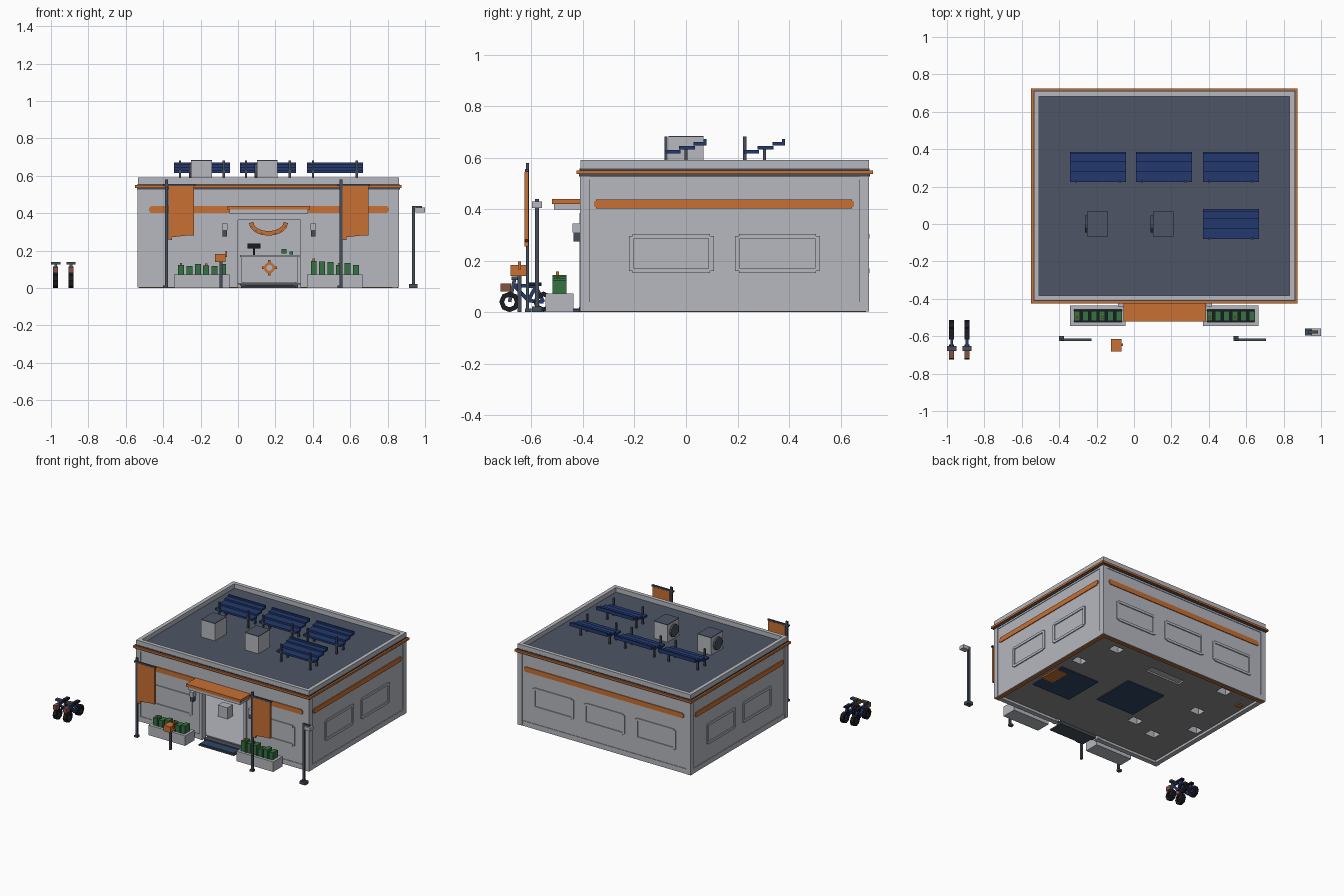
import bpy, bmesh, math, random
from mathutils import Vector, Matrix

random.seed(4)
if "Cube" in bpy.data.objects:
    bpy.data.objects.remove(bpy.data.objects["Cube"])


def material(name, r, g, b):
    m = bpy.data.materials.new(name)
    m.use_nodes = True
    m.diffuse_color = (r, g, b, 1)
    m.node_tree.nodes["Principled BSDF"].inputs["Base Color"].default_value = (r, g, b, 1)
    return m


GREY = material("light grey", .465, .48, .52)
SLATE = material("roof slate", .076, .09, .13)
ORANGE = material("orange", .58, .162, .032)
NAVY = material("navy blue", .016, .04, .155)
METAL = material("dark metal", .062, .074, .1)
GREEN = material("leaf green", .036, .168, .056)
BLACK = material("black rubber", .011, .011, .017)
BROWN = material("copper brown", .25, .085, .05)
FLOOR = material("floor grey", .27, .27, .27)
MAT = material("mat blue", .028, .062, .13)


def finish(name, bm, mat):
    bmesh.ops.recalc_face_normals(bm, faces=bm.faces)
    me = bpy.data.meshes.new(name)
    bm.to_mesh(me)
    bm.free()
    me.materials.append(mat)
    ob = bpy.data.objects.new(name, me)
    bpy.context.collection.objects.link(ob)
    return ob


def boxes(name, mat, *extents):
    """One object from boxes given as x0, x1, y0, y1, z0, z1."""
    bm = bmesh.new()
    for x0, x1, y0, y1, z0, z1 in extents:
        mid = Vector((x0 + x1, y0 + y1, z0 + z1)) / 2
        size = Matrix.Diagonal((abs(x1 - x0), abs(y1 - y0), abs(z1 - z0), 1))
        bmesh.ops.create_cube(bm, size=1, matrix=Matrix.Translation(mid) @ size)
    return finish(name, bm, mat)


def prism(name, mat, points, extrude):
    """Flat outline pushed along a vector."""
    bm = bmesh.new()
    face = bm.faces.new([bm.verts.new(p) for p in points])
    out = bmesh.ops.extrude_face_region(bm, geom=[face])
    moved = [v for v in out["geom"] if isinstance(v, bmesh.types.BMVert)]
    bmesh.ops.translate(bm, verts=moved, vec=extrude)
    return finish(name, bm, mat)


def beams(name, mat, width, *pairs):
    """Square bars between pairs of points."""
    bm = bmesh.new()
    for a, b in pairs:
        a, b = Vector(a), Vector(b)
        turn = (b - a).to_track_quat('Z', 'Y').to_matrix().to_4x4()
        size = Matrix.Diagonal((width, width, (b - a).length, 1))
        bmesh.ops.create_cube(bm, size=1, matrix=Matrix.Translation((a + b) / 2) @ turn @ size)
    return finish(name, bm, mat)


def disc(name, mat, centre, radius, depth, axis, sides=12):
    bm = bmesh.new()
    turn = Vector(axis).to_track_quat('Z', 'Y').to_matrix().to_4x4()
    bmesh.ops.create_cone(bm, cap_ends=True, segments=sides, radius1=radius, radius2=radius,
                          depth=depth, matrix=Matrix.Translation(centre) @ turn)
    return finish(name, bm, mat)


def tyre(x, y, z, inner, outer, half):
    """Eight-sided ring around the x axis."""
    bm = bmesh.new()
    face = bm.faces.new([bm.verts.new((x + h, y, z + r)) for h, r in
                         ((-half, inner), (half, inner), (half, outer), (-half, outer))])
    bmesh.ops.spin(bm, geom=[face], cent=(x, y, z), axis=(1, 0, 0), angle=math.tau, steps=8)
    bmesh.ops.remove_doubles(bm, verts=bm.verts, dist=.0005)
    return finish("bike_wheel", bm, BLACK)


# Wall planes of the building
X0, X1, Y0, Y1 = -.53, .855, -.405, .705


def ring(name, mat, grow, thick, z0, z1):
    a, b, c, d = X0 - grow, X1 + grow, Y0 - grow, Y1 + grow
    t = thick
    return boxes(name, mat, (a, b, c, c + t, z0, z1), (a, b, d - t, d, z0, z1),
                 (a, a + t, c + t, d - t, z0, z1), (b - t, b, c + t, d - t, z0, z1))


def on_wall(side, u0, u1, z0, z1, depth):
    """Extents of a box standing proud of one wall."""
    return {"front": (u0, u1, Y0 - depth, Y0, z0, z1), "back": (u0, u1, Y1, Y1 + depth, z0, z1),
            "left": (X1, X1 + depth, u0, u1, z0, z1),
            "right": (X0 - depth, X0, u0, u1, z0, z1)}[side]


# Walls, with a doorway in the front
DOOR0, DOOR1, DOOR_TOP, T, B = 0, .333, .365, .03, .003
boxes("walls", GREY, (X0, X1, Y1 - T, Y1, B, .54),
      (X0, X0 + T, Y0, Y1 - T, B, .54), (X1 - T, X1, Y0, Y1 - T, B, .54),
      (X0 + T, DOOR0, Y0, Y0 + T, B, .54), (DOOR1, X1 - T, Y0, Y0 + T, B, .54),
      (DOOR0, DOOR1, Y0, Y0 + T, DOOR_TOP, .54))
boxes("corner_pilasters", GREY, *[(x - .006, x + .032, y - .006, y + .032, B, .53)
                                  for x in (X0, X1 - .026) for y in (Y0, Y1 - .026)])
trims = [(s, X0, X1) for s in ("front", "back")] + [(s, Y0, Y1) for s in ("left", "right")]
boxes("wall_top_trim", GREY, *[on_wall(s, a, b, .515, .53, .004) for s, a, b in trims])
base = [on_wall(s, a, b, B, .04, .004) for s, a, b in trims[1:]]
boxes("wall_base_trim", GREY, *base, on_wall("front", X0, DOOR0, B, .04, .004),
      on_wall("front", DOOR1, X1, B, .04, .004))

# Cornice, parapet and roof
ring("cornice_lower_band", METAL, .01, .04, .527, .536)
ring("cornice_orange_band", ORANGE, .02, .05, .536, .55)
ring("cornice_upper_band", METAL, .008, .03, .55, .557)
ring("parapet", GREY, .005, .028, .557, .59)
boxes("roof_deck", SLATE, (X0 + .01, X1 - .01, Y0 + .01, Y1 - .01, .54, .557))

# Windows and painted stripes
windows = {"front": (-.25, .58), "back": (-.25, .163, .576),
           "left": (-.057, .355), "right": (-.057, .355)}
for side, centres in windows.items():
    bars = []
    for c in centres:
        for s in (-1, 1):
            bars.append(on_wall(side, c + s * .145, c + s * .165, .16, .296, .006))
            z = .228 + s * .067
            bars.append(on_wall(side, c - .15, c + .15, z - .009, z + .009, .007))
    boxes(side + "_window_frames", GREY, *bars)
    a, b = (-.476, .807) if side in ("front", "back") else (-.358, .653)
    boxes(side + "_stripe", ORANGE, on_wall(side, a + .008, b - .008, .402, .438, .006),
          on_wall(side, a, b, .409, .431, .0055))

# Entrance: frame, canopy, mat and wall lamps
boxes("door_frame", GREY, (-.022, DOOR0, -.413, -.37, B, .385), (DOOR1, .355, -.413, -.37, B, .385),
      (DOOR0, DOOR1, -.413, -.37, DOOR_TOP, .385))
boxes("canopy_top", ORANGE, (-.055, .385, -.52, Y0, .42, .44))
boxes("canopy_soffit", GREY, (-.045, .375, -.513, Y0, .398, .42))
boxes("door_mat", MAT, (.035, .3, -.48, -.415, .006, .014))
boxes("door_step", METAL, (.025, .31, -.49, -.41, 0, .01), (.015, .32, -.415, -.375, 0, .02))
for x in (-.07, .403):
    boxes("wall_lamp", GREY, (x - .015, x + .015, -.44, Y0, .31, .345))
    boxes("wall_lamp_base", METAL, (x - .012, x + .012, -.436, Y0, .275, .31))

# Floor: pale above, dark below, with hollow furniture standing over openings
floor = boxes("floor", FLOOR, (X0 + T, X1 - T, Y0 + T, Y1 - T, .02, .028))
floor.data.materials.append(GREY)
for face in floor.data.polygons:
    face.material_index = int(face.normal.z > .5)
spots = [(.73, .31), (.64, .58), (-.29, .3), (-.26, .61), (-.06, -.06), (-.26, -.12), (-.44, .1)]
pads = [(x - .04, x + .04, y - .03, y + .03) for x, y in spots] + [(.03, .31, .49, .55)]
cutter = boxes("floor_cutter", GREY, *[(*p, .01, .04) for p in pads])
cutter.hide_render = True
cut = floor.modifiers.new("openings", 'BOOLEAN')
cut.object, cut.operation, cut.solver = cutter, 'DIFFERENCE', 'EXACT'
stands = boxes("furniture", GREY, *[(*p, .02, .11) for p in pads])
bm = bmesh.new()
bm.from_mesh(stands.data)
bmesh.ops.delete(bm, geom=[f for f in bm.faces if f.normal.z < -.5], context='FACES')
bm.to_mesh(stands.data)
bm.free()
boxes("floor_edge_strip", ORANGE, (X0, X1, Y1 - T, Y1 - .006, 0, B),
      (X1 - T, X1 - .006, Y0, Y1 - T, 0, B))
boxes("rugs", MAT, (.01, .32, 0, .32, .013, .02), (.46, .77, -.12, .18, .013, .02))
boxes("rug_corner", ORANGE, (.69, .785, -.01, .14, .009, .019), (-.47, -.43, .52, .56, .012, .02))

# Counter and decorations inside
boxes("counter", GREY, (.02, .32, .48, .56, .03, .165), (.012, .328, .47, .57, .165, .178))
boxes("counter_screen", BLACK, (.05, .12, .5, .51, .212, .237), (.08, .092, .5, .51, .178, .212))
boxes("counter_plant", GREEN, (.232, .26, .5, .53, .185, .21), (.275, .295, .5, .52, .18, .195))
disc("counter_emblem", ORANGE, (.168, .477, .108), .03, .008, (0, 1, 0))
disc("counter_emblem_centre", GREY, (.168, .475, .108), .016, .01, (0, 1, 0))
beams("counter_emblem_rays", ORANGE, .014, ((.127, .477, .108), (.145, .477, .108)),
      ((.191, .477, .108), (.209, .477, .108)), ((.168, .477, .067), (.168, .477, .085)),
      ((.168, .477, .131), (.168, .477, .149)))
arc = [(.163 + .093 * math.cos(t), .66, .35 - .058 * math.sin(t))
       for t in [math.pi * i / 8 for i in range(9)]]
beams("garland", ORANGE, .024, *zip(arc, arc[1:]))

# Planters with bushes
for x in (-.193, .517):
    a, b, c, d = x - .148, x + .148, -.545, -.437
    boxes("planter", GREY, (a, b, c, c + .02, 0, .073), (a, b, d - .02, d, 0, .073),
          (a, a + .02, c, d, 0, .073), (b - .02, b, c, d, 0, .073))
    boxes("planter_base", GREY, (a + .02, b - .02, c + .02, d - .02, 0, .03))
    boxes("planter_soil", BLACK, (a + .02, b - .02, c + .02, d - .02, .03, .062))
    bushes, flowers = [], []
    for i in range(6):
        bx, h = x - .112 + i * .045, random.uniform(.115, .148)
        bushes.append((bx - .016, bx + .016, -.519, -.464, .06, h))
        if i % 3 == 0:
            flowers.append((bx - .006, bx + .006, -.505, -.492, h, h + .012))
    boxes("bushes", GREEN, *bushes)
    boxes("flowers", ORANGE, *flowers)

# Banner poles
for x in (-.382, .55):
    boxes("banner_pole", METAL, (x - .008, x + .008, -.622, -.61, 0, .58),
          (x - .018, x + .008, -.625, -.6, 0, .014), (x - .018, x + .155, -.625, -.612, .545, .556))
    y = -.626
    prism("banner", ORANGE, [(x + .01, y, .545), (x + .147, y, .545), (x + .147, y, .282),
          (x + .12, y, .282), (x + .03, y, .272), (x + .03, y, .256), (x + .01, y, .256)], (0, .015, 0))

# Street lamp
boxes("street_lamp_pole", METAL, (.929, .945, -.586, -.57, 0, .44),
      (.915, .96, -.597, -.559, 0, .022), (.93, .985, -.586, -.57, .43, .44))
boxes("street_lamp_head", GREY, (.95, 1, -.598, -.558, .405, .43))

# Post box
boxes("post_box", ORANGE, (-.122, -.068, -.682, -.615, .14, .183), (-.068, -.058, -.652, -.64, .165, .197))
boxes("post_box_post", METAL, (-.099, -.083, -.655, -.639, 0, .14))

# Solar panels: three stepped slats on posts
for x, y in ((-.193, .305), (.16, .305), (.518, .305), (.518, 0)):
    a, b = x - .15, x + .15
    boxes("solar_panel", NAVY, (a, b, y - .08, y - .022, .616, .63),
          (a, b, y - .027, y + .034, .632, .646), (a, b, y + .03, y + .08, .647, .66),
          (a, b, y + .068, y + .08, .655, .672))
    for s in (-.117, .117):
        boxes("solar_posts", METAL, (x + s - .006, x + s + .006, y - .083, y - .071, .555, .683),
              (x + s - .006, x + s + .006, y - .006, y + .006, .555, .635))

# Rooftop cooling units
for x in (-.195, .157):
    boxes("cooling_unit", GREY, (x - .055, x + .055, -.067, .067, .555, .68))
    boxes("cooling_unit_lid", SLATE, (x - .055, x + .055, -.067, .067, .68, .685))
    disc("cooling_fan", METAL, (x - .06, 0, .62), .045, .016, (1, 0, 0))

# Bicycles
for x in (-.975, -.893):
    front, rear = (x, -.685, .04), (x, -.553, .04)
    tyre(*front, .021, .04, .013)
    tyre(*rear, .021, .04, .013)
    crank, seat, head = (x, -.612, .045), (x, -.583, .1), (x, -.668, .105)
    beams("bike_frame", NAVY, .014, (rear, crank), (crank, seat), (crank, head),
          (seat, head), (rear, seat))
    beams("bike_fork", METAL, .014, (front, (x, -.665, .13)))
    boxes("bike_handlebar", METAL, (x - .025, x + .025, -.678, -.652, .125, .138))
    boxes("bike_seat", BLACK, (x - .013, x + .013, -.618, -.56, .102, .115))
    boxes("bike_basket", BROWN, (x - .013, x + .013, -.72, -.68, .08, .112))
